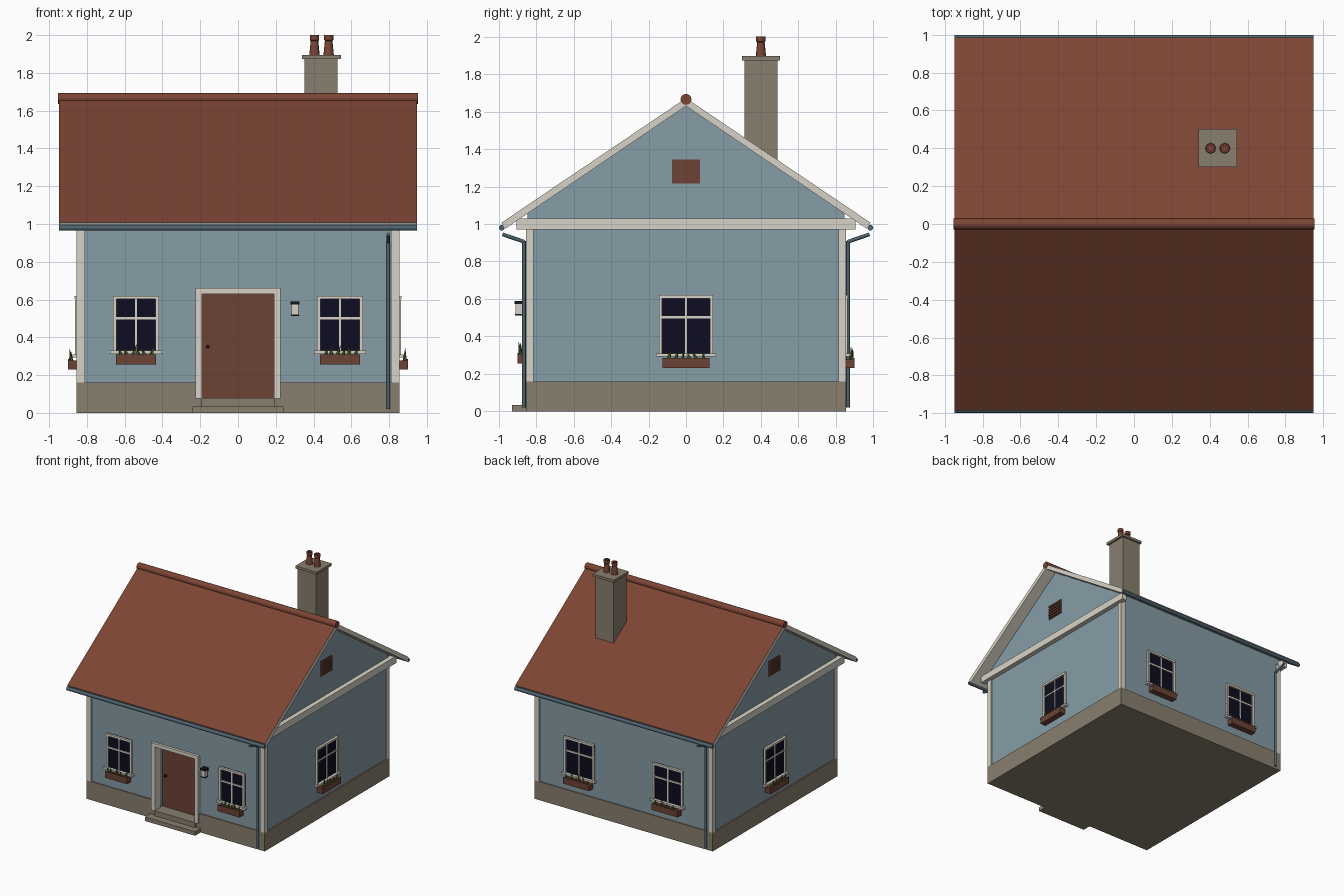
import bpy, bmesh, random
from math import radians
from mathutils import Matrix, Vector

random.seed(4)
if "Cube" in bpy.data.objects:
    bpy.data.objects.remove(bpy.data.objects["Cube"], do_unlink=True)


def material(name, rgb):
    m = bpy.data.materials.new(name)
    m.use_nodes = True
    m.diffuse_color = (*rgb, 1)
    m.node_tree.nodes["Principled BSDF"].inputs["Base Color"].default_value = (*rgb, 1)
    return m


BLUE = material("blue_render", (.24, .335, .38))
CREAM = material("cream_paint", (.68, .65, .57))
RED = material("red_tile", (.2, .058, .034))
STONE = material("stone", (.25, .21, .155))
BROWN = material("brown_wood", (.15, .055, .036))
GLASS = material("dark_glass", (.004, .004, .015))
SLATE = material("slate_metal", (.075, .125, .16))
BLACK = material("black_iron", (.008, .008, .01))
GREEN = material("leaf_green", (.08, .12, .022))
IDENT = Matrix.Identity(4)


def finish(name, bm, *mats, smooth=False):
    bmesh.ops.recalc_face_normals(bm, faces=bm.faces)
    me = bpy.data.meshes.new(name)
    bm.to_mesh(me)
    bm.free()
    for m in mats:
        me.materials.append(m)
    ob = bpy.data.objects.new(name, me)
    bpy.context.collection.objects.link(ob)
    if smooth:
        bpy.ops.object.select_all(action='DESELECT')
        ob.select_set(True)
        bpy.context.view_layer.objects.active = ob
        bpy.ops.object.shade_smooth_by_angle(angle=radians(40))
    return ob


def box(name, xs, ys, zs, mat, M=IDENT):
    """Box between pairs of limits, moved by M."""
    bm = bmesh.new()
    lo, hi = zip(xs, ys, zs)
    lo, hi = Vector(lo), Vector(hi)
    bmesh.ops.create_cube(bm, size=1)
    bmesh.ops.transform(bm, verts=bm.verts, matrix=M @ Matrix.Translation((lo + hi) / 2)
                        @ Matrix.Diagonal((*(hi - lo), 1)))
    return finish(name, bm, mat)


def prism(name, profile, x, *mats):
    """Extrude a (y, z) profile from -x to x."""
    bm = bmesh.new()
    face = bm.faces.new([bm.verts.new((-x, y, z)) for y, z in profile])
    geo = bmesh.ops.extrude_face_region(bm, geom=[face])["geom"]
    bmesh.ops.translate(bm, vec=(2 * x, 0, 0),
                        verts=[g for g in geo if isinstance(g, bmesh.types.BMVert)])
    return finish(name, bm, *mats)


def rod(name, a, b, r, mat, r2=None, sides=16, M=IDENT):
    """Cylinder or cone from a to b."""
    a, b = Vector(a), Vector(b)
    bm = bmesh.new()
    bmesh.ops.create_cone(bm, cap_ends=True, segments=sides, radius1=r,
                          radius2=r if r2 is None else r2, depth=(b - a).length)
    turn = (b - a).to_track_quat('Z', 'Y').to_matrix().to_4x4()
    bmesh.ops.transform(bm, verts=bm.verts, matrix=M @ Matrix.Translation((a + b) / 2) @ turn)
    return finish(name, bm, mat, smooth=sides > 6)


def lathe(name, profile, at, mat, sides=16):
    """Spin an (r, z) profile about an upright axis."""
    bm = bmesh.new()
    vs = [bm.verts.new((r, 0, z)) for r, z in profile]
    es = [bm.edges.new(p) for p in zip(vs, vs[1:])]
    bmesh.ops.spin(bm, geom=vs + es, cent=(0, 0, 0), axis=(0, 0, 1),
                   angle=radians(360), steps=sides)
    bmesh.ops.remove_doubles(bm, verts=bm.verts, dist=.0005)
    bmesh.ops.translate(bm, verts=bm.verts, vec=at)
    return finish(name, bm, mat, smooth=True)


# Walls and plinth, with a recess for the door
W = .845
walls = prism("walls", [(-W, .1), (W, .1), (W, 1.06), (0, 1.63), (-W, 1.06)], W, BLUE)
plinth = box("plinth", (-.855, .855), (-.855, .855), (0, .16), STONE)
cutter = box("door_cutter", (-.195, .195), (-1, -.74), (.075, .635), BLUE)
cutter.hide_render = True
for ob in (walls, plinth):
    mod = ob.modifiers.new("door_recess", 'BOOLEAN')
    mod.operation, mod.object, mod.solver = 'DIFFERENCE', cutter, 'EXACT'
    bpy.context.view_layer.objects.active = ob
    bpy.ops.object.modifier_apply(modifier=mod.name)
bpy.data.objects.remove(cutter, do_unlink=True)

# Door, frame and steps
box("door", (-.195, .195), (-.755, -.735), (.075, .635), BROWN)
rod("door_knob", (-.16, -.755, .35), (-.16, -.78, .35), .01, BLACK)
for s in (-1, 1):
    box("door_jamb", sorted((s * .19, s * .225)), (-.868, -.8), (.075, .63), CREAM)
box("door_lintel", (-.225, .225), (-.868, -.8), (.63, .66), CREAM)
box("threshold", (-.195, .195), (-.868, -.76), (.035, .078), STONE)
box("door_step", (-.24, .24), (-.93, -.85), (0, .035), STONE)

# Corner boards and gable beams
for sx in (-1, 1):
    for sy in (-1, 1):
        box("corner_board", sorted((sx * .81, sx * .855)), sorted((sy * .815, sy * .855)),
            (.16, 1.0), CREAM)
    box("gable_beam", sorted((sx * .84, sx * .885)), (-.905, .905), (.97, 1.03), CREAM)

# Roof with red tiled top and cream verges
roof = prism("roof", [(0, 1.672), (.985, 1.007), (.965, .975), (0, 1.63),
                      (-.965, .975), (-.985, 1.007)], .948, CREAM, RED)
for p in roof.data.polygons:
    p.material_index = int(p.normal.z > .7)
rod("ridge_tile", (-.953, 0, 1.665), (.953, 0, 1.665), .029, RED)

# Gutters and downpipes
for s in (-1, 1):
    rod("gutter", (-.948, s * .984, .98), (.948, s * .984, .98), .015, SLATE, sides=12)
    x = -s * .795
    rod("downpipe", (x, s * .865, .02), (x, s * .865, .91), .01, SLATE, sides=10)
    rod("downpipe_neck", (x, s * .863, .905), (x, s * .98, .945), .01, SLATE, sides=10)

# Chimney with two hollow pots
box("chimney", (.353, .528), (.313, .488), (1.25, 1.876), STONE)
box("chimney_cap", (.34, .545), (.3, .502), (1.874, 1.896), STONE)
for x in (.405, .48):
    lathe("chimney_pot", [(.028, 1.89), (.026, 1.91), (.02, 1.97), (.025, 1.975), (.025, 2),
                          (.014, 2), (.014, 1.9), (0, 1.9)], (x, .4, 0), RED)


def window(angle, u, w, bottom, box_w, box_z):
    """Window and flower box on the wall facing the given angle."""
    M = Matrix.Rotation(radians(angle), 4, 'Z') @ Matrix.Translation((u, -W, 0))
    h, top, t = w / 2, .62, .018
    box("window_glass", (-h, h), (-.005, .005), (bottom, top), GLASS, M)
    for s in (-1, 1):
        box("window_side", sorted((s * (h - t), s * h)), (-.018, 0), (bottom, top), CREAM, M)
    box("window_head", (-h, h), (-.02, 0), (top - t, top), CREAM, M)
    box("window_mullion", (-.006, .006), (-.012, 0), (bottom, top), CREAM, M)
    box("window_crossbar", (-h, h), (-.012, 0), (.495, .508), CREAM, M)
    box("window_sill", (-h - .015, h + .015), (-.03, 0), (bottom - .013, bottom + .004), CREAM, M)
    # Flower box, open at the top, with leaves
    b, z0, z1 = box_w / 2, box_z, box_z + .055
    box("flower_box", (-b, b), (-.055, -.002), (z0, z1 - .008), BROWN, M)
    box("flower_box_rim", (-b, b), (-.055, -.047), (z0, z1), BROWN, M)
    for i in range(6):
        a = (i / 5 - .5) * box_w * .75
        foot = Vector((a, -.038, z1 - .01))
        tip = foot + Vector((random.uniform(-.025, .025), random.uniform(-.012, .004),
                             random.uniform(.035, .075)))
        rod("leaf", foot, tip, .012, GREEN, 0, 5, M)


for u in (-.54, .54):
    window(0, u, .245, .325, .21, .255)
for angle, u in ((90, 0), (270, 0), (180, -.425), (180, .425)):
    window(angle, u, .29, .305, .25, .23)

# Slatted gable vents
for angle in (90, 270):
    M = Matrix.Rotation(radians(angle), 4, 'Z') @ Matrix.Translation((0, -W, 0))
    box("gable_vent", (-.075, .075), (-.006, .005), (1.215, 1.345), BROWN, M)
    for i in range(5):
        z = 1.222 + i * .025
        box("vent_slat", (-.07, .07), (-.014, 0), (z, z + .015), BROWN, M)

# Wall lantern beside the door
box("lantern_bracket", (.293, .31), (-.875, -.84), (.55, .575), BLACK)
box("lantern_glass", (.283, .32), (-.91, -.873), (.518, .578), CREAM)
box("lantern_base", (.281, .322), (-.912, -.871), (.512, .52), BLACK)
box("lantern_top", (.277, .326), (-.916, -.867), (.574, .59), BLACK)
